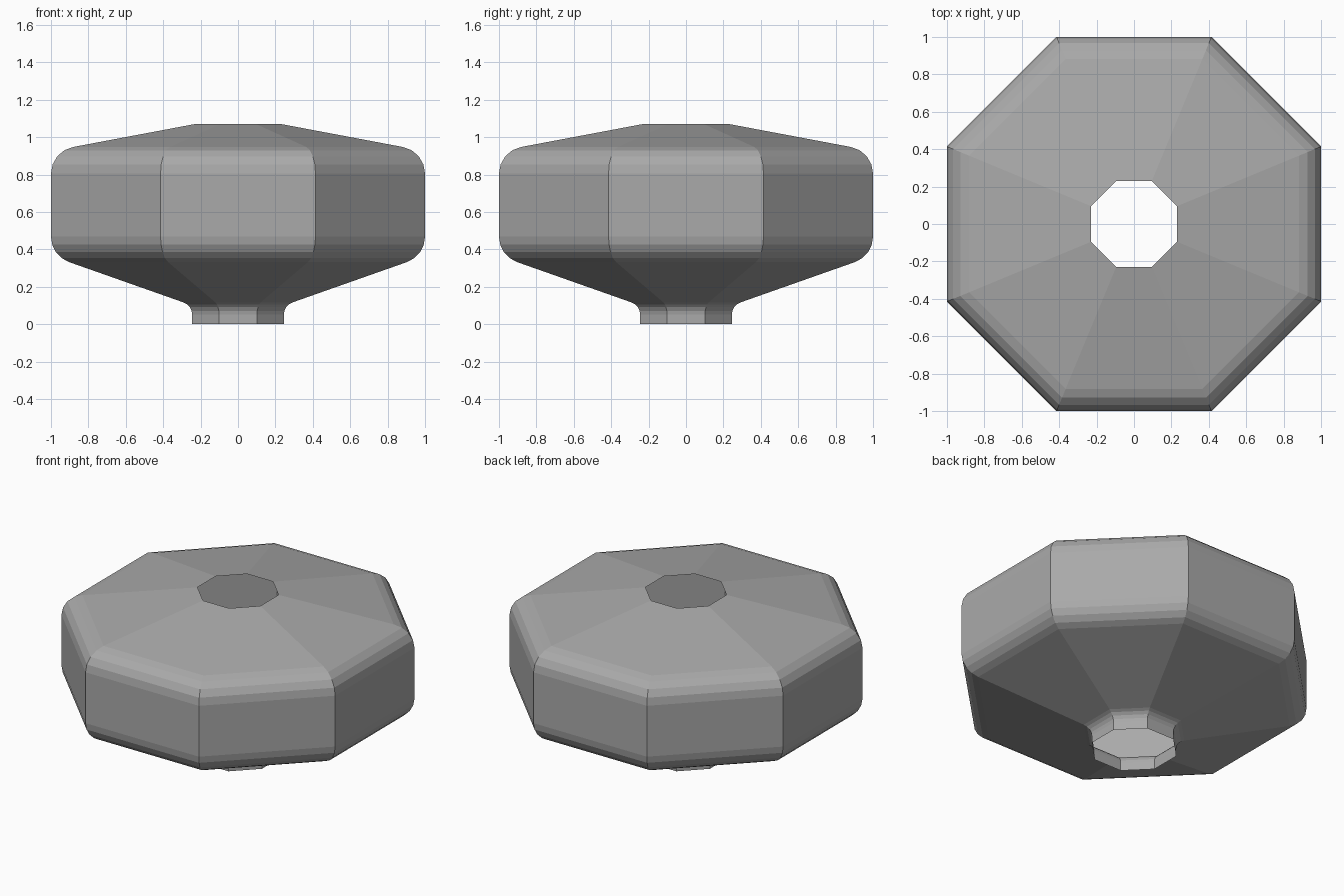
import bpy, bmesh, math
from mathutils import Vector

cube = bpy.data.objects.get("Cube")
if cube:
    bpy.data.objects.remove(cube)

SIDES = 8

grey = bpy.data.materials.new("plain grey")
grey.use_nodes = True
grey.diffuse_color = (0.4, 0.4, 0.4, 1)
grey.node_tree.nodes["Principled BSDF"].inputs["Base Color"].default_value = grey.diffuse_color


def fillet(before, corner, after, radius, steps=4):
    """Points of a round arc that replaces one profile corner."""
    a, b = (before - corner).normalized(), (after - corner).normalized()
    half = a.angle(b) / 2
    centre = corner + (a + b).normalized() * radius / math.sin(half)
    start = corner + a * radius / math.tan(half) - centre
    end = corner + b * radius / math.tan(half) - centre
    sweep = math.pi - 2 * half
    return [centre + (start * math.sin(sweep * (1 - i / steps))
                      + end * math.sin(sweep * i / steps)) / math.sin(sweep)
            for i in range(steps + 1)]


# Half profile: distance to the flat sides, height
neck_end, neck_top, lower_rim, upper_rim, opening = [Vector(p) for p in (
    (0.245, 0), (0.245, 0.1), (1, 0.366), (1, 0.925), (0.23, 1.07))]
profile = [neck_end]
profile += fillet(neck_end, neck_top, lower_rim, 0.07)
profile += fillet(neck_top, lower_rim, upper_rim, 0.145)
profile += fillet(lower_rim, upper_rim, opening, 0.145)
profile.append(opening)

# Octagonal shell, open at the neck and at the top
bm = bmesh.new()
rings = []
for p in profile:
    reach = p.x / math.cos(math.pi / SIDES)
    angles = [2 * math.pi * (i + 0.5) / SIDES for i in range(SIDES)]
    rings.append([bm.verts.new((reach * math.cos(t), reach * math.sin(t), p.y))
                  for t in angles])
for low, high in zip(rings, rings[1:]):
    for i in range(SIDES):
        j = (i + 1) % SIDES
        bm.faces.new((low[i], low[j], high[j], high[i]))

mesh = bpy.data.meshes.new("octagonal_shell")
bm.to_mesh(mesh)
bm.free()
mesh.materials.append(grey)
shell = bpy.data.objects.new("octagonal_shell", mesh)
bpy.context.collection.objects.link(shell)
